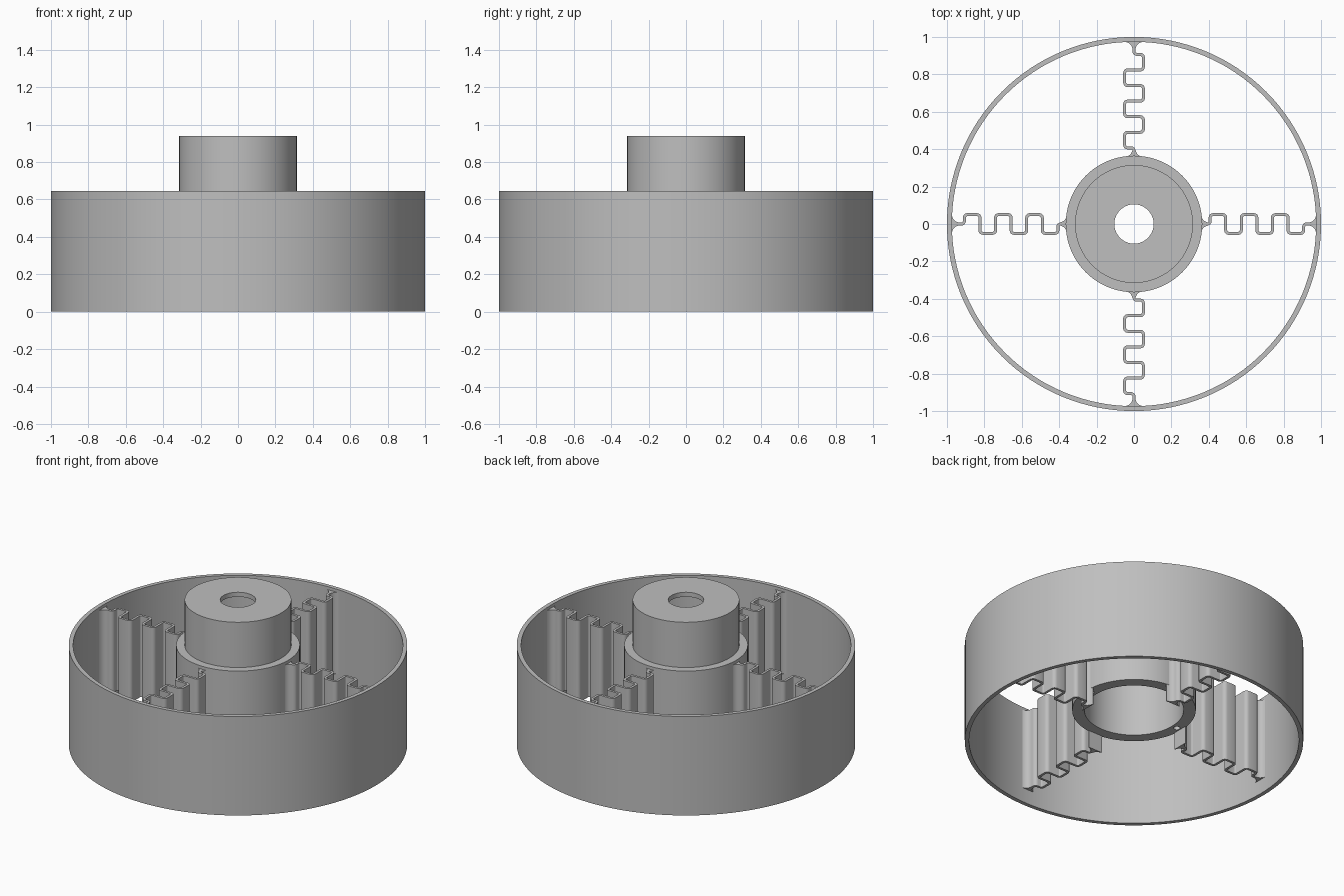
import bpy, bmesh, math
from mathutils import Vector

cube = bpy.data.objects.get("Cube")
if cube:
    bpy.data.objects.remove(cube, do_unlink=True)

grey = bpy.data.materials.new("plain grey")
grey.use_nodes = True
colour = (0.52, 0.52, 0.52, 1)
grey.diffuse_color = colour
grey.node_tree.nodes["Principled BSDF"].inputs["Base Color"].default_value = colour


def finish(bm, name, angle=30):
    bmesh.ops.recalc_face_normals(bm, faces=bm.faces)
    mesh = bpy.data.meshes.new(name)
    bm.to_mesh(mesh)
    bm.free()
    obj = bpy.data.objects.new(name, mesh)
    bpy.context.collection.objects.link(obj)
    mesh.materials.append(grey)
    bpy.ops.object.select_all(action='DESELECT')
    obj.select_set(True)
    bpy.context.view_layer.objects.active = obj
    bpy.ops.object.shade_smooth_by_angle(angle=math.radians(angle))
    return obj


def lathe(name, profile, steps=128):
    """Turn a closed (radius, z) profile around the z axis."""
    bm = bmesh.new()
    verts = [bm.verts.new((r, 0, z)) for r, z in profile]
    edges = [bm.edges.new((verts[i - 1], verts[i])) for i in range(len(verts))]
    bmesh.ops.spin(bm, geom=verts + edges, cent=(0, 0, 0), axis=(0, 0, 1),
                   angle=math.tau, steps=steps, use_merge=True)
    bmesh.ops.remove_doubles(bm, verts=bm.verts, dist=1e-5)
    return finish(bm, name)


def rounded(points, radius, steps=4):
    """Round the corners of an open path."""
    path = [points[0]]
    for a, b, c in zip(points, points[1:], points[2:]):
        p, q = b + (a - b).normalized() * radius, b + (c - b).normalized() * radius
        centre = p + q - b
        for i in range(steps + 1):
            t = i / steps * math.pi / 2
            path.append(centre + (p - centre) * math.cos(t) + (q - centre) * math.sin(t))
    return path + [points[-1]]


# Outer rim
INNER, OUTER = 0.365, 0.974
TOP = 0.645
lathe("outer_rim", [(1, 0), (1, TOP), (OUTER, TOP), (OUTER, 0)])

# Hollow hub with a stepped boss and a shaft hole
HUB_BOTTOM = 0.208
hub = lathe("hub", [(INNER, HUB_BOTTOM), (INNER, TOP), (0.315, TOP), (0.315, 0.94),
                    (0.105, 0.94), (0.105, 0.91), (0.293, 0.91), (0.293, HUB_BOTTOM)])

# Two blind pin holes in the underside of the hub
for side in (-1, 1):
    bpy.ops.mesh.primitive_cylinder_add(vertices=24, radius=0.019, depth=0.2,
                                        location=(side * 0.33, 0, HUB_BOTTOM))
    cutter = bpy.context.object
    cutter.name = "pin_hole_cutter"
    cutter.data.materials.append(grey)
    cutter.hide_render = True
    cutter.hide_set(True)
    cut = hub.modifiers.new("pin_hole", 'BOOLEAN')
    cut.operation = 'DIFFERENCE'
    cut.object = cutter

# Serpentine path of one spring spoke
HALF, AMP, FIRST, PITCH, FLARE = 0.008, 0.05, 0.407, 0.0833, 0.042
corners = [Vector((FIRST, 0))]
for i in range(6):
    y = AMP if i % 2 == 0 else -AMP
    corners += [Vector((FIRST + i * PITCH, y)), Vector((FIRST + (i + 1) * PITCH, y))]
corners.append(Vector((FIRST + 6 * PITCH, 0)))
START, END = INNER - 0.01, OUTER + 0.006
path = rounded([Vector((START, 0))] + corners + [Vector((END, 0))], 0.016)
# Extra samples along the straight ends for the flared roots
lead_in = [Vector((START + (path[1].x - START) * i / 12, 0)) for i in range(12)]
lead_out = [Vector((path[-2].x + (END - path[-2].x) * i / 12, 0)) for i in range(1, 13)]
path = lead_in + path[1:-1] + lead_out


def half_width(p):
    """Thin strip that flares in an arc where it meets the hub and rim."""
    gap = min(max(0, p.x - INNER + 0.005), max(0, OUTER - 0.001 - p.x))
    if gap >= FLARE or abs(p.y) > 0.001:
        return HALF
    return HALF + FLARE - math.sqrt(FLARE ** 2 - (FLARE - gap) ** 2)


def spoke(name, turn, low=0.095, high=0.625):
    bm = bmesh.new()
    rows = []
    for i, p in enumerate(path):
        before = (p - path[i - 1]).normalized() if i else Vector((1, 0))
        after = (path[i + 1] - p).normalized() if i + 1 < len(path) else Vector((1, 0))
        along = (before + after).normalized()
        side = Vector((-along.y, along.x)) * half_width(p) / max(0.5, along.dot(after))
        rows.append([bm.verts.new((*q, z)) for q, z in
                     ((p + side, low), (p - side, low), (p - side, high), (p + side, high))])
    for a, b in zip(rows, rows[1:]):
        for k in range(4):
            bm.faces.new((a[k - 1], a[k], b[k], b[k - 1]))
    bm.faces.new(rows[0])
    bm.faces.new(rows[-1])
    obj = finish(bm, name, 40)
    obj.rotation_euler.z = turn


# Four spokes, each a quarter turn from the last
for i, where in enumerate(("left", "back", "right", "front")):
    spoke(where + "_spring_spoke", i * math.pi / 2)
